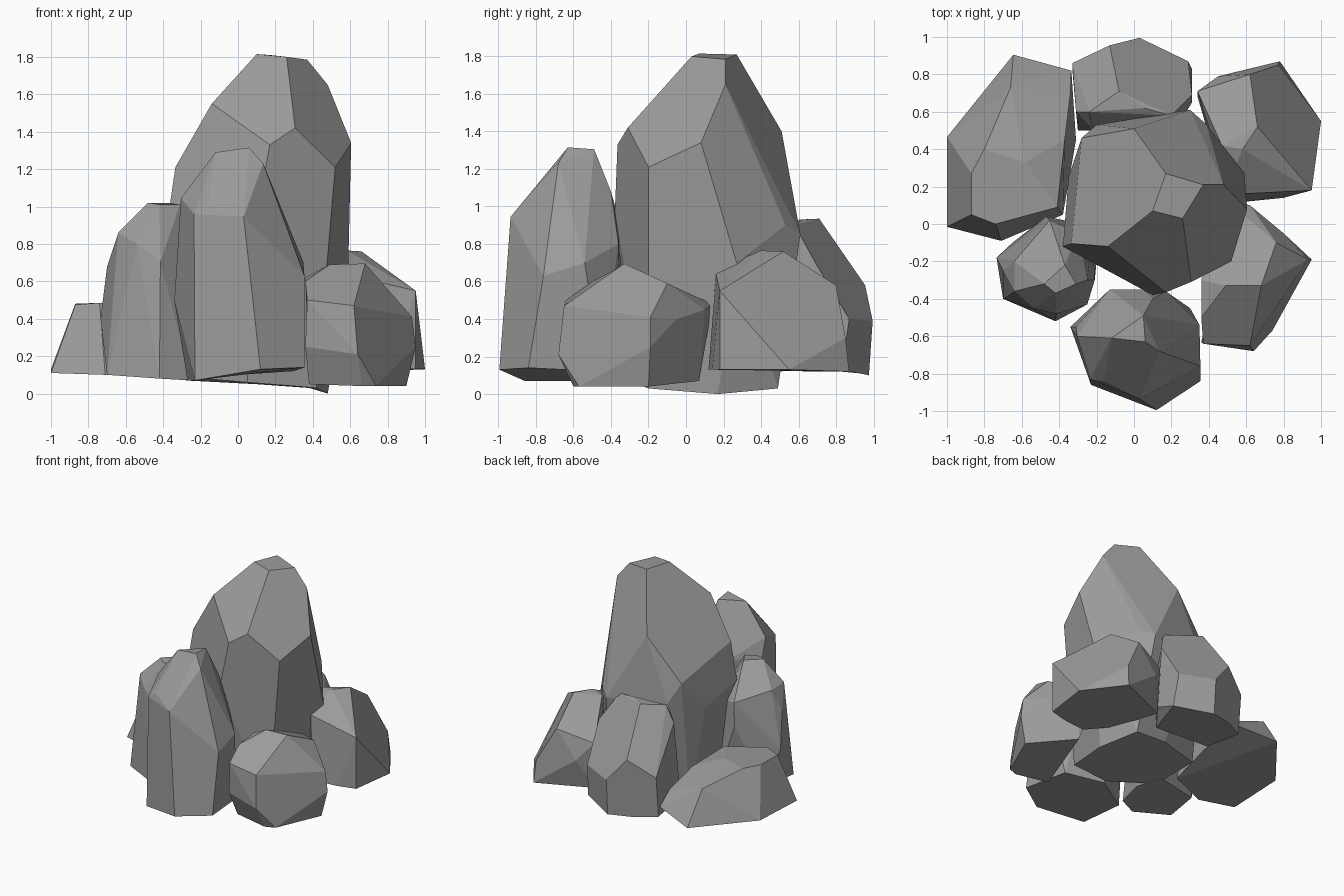
import bpy, bmesh, math

# Mid-dark stone grey
stone = bpy.data.materials.new("stone")
stone.diffuse_color = (0.33, 0.33, 0.33, 1)


def rock(name, corners):
    """Faceted boulder: convex hull around a few corner points, flat facets merged."""
    bm = bmesh.new()
    for c in corners:
        bm.verts.new(c)
    hull = bmesh.ops.convex_hull(bm, input=bm.verts[:])
    inside = {g for g in hull["geom_interior"] + hull["geom_unused"]
              if isinstance(g, bmesh.types.BMVert) and g.is_valid}
    bmesh.ops.delete(bm, geom=list(inside), context='VERTS')
    bmesh.ops.dissolve_limit(bm, angle_limit=math.radians(11),
                             verts=bm.verts[:], edges=bm.edges[:])
    bmesh.ops.recalc_face_normals(bm, faces=bm.faces[:])
    mesh = bpy.data.meshes.new(name)
    bm.to_mesh(mesh)
    bm.free()
    mesh.materials.append(stone)
    obj = bpy.data.objects.new(name, mesh)
    bpy.context.collection.objects.link(obj)


# Tall centre boulder: peak, shoulders, waist, base
rock("centre_peak", [
    (.17, .27, 1.81), (.10, .07, 1.815), (.26, .03, 1.80), (.37, .21, 1.785),
    (.48, .21, 1.65), (.305, -.31, 1.42), (.17, -.365, 1.33), (.52, -.2, 1.21),
    (.605, .08, 1.34), (-.14, -.12, 1.55), (-.335, -.105, 1.21), (0, .51, 1.40),
    (-.28, .46, 1.06), (-.2, .53, .9), (.59, .27, .70), (.39, .53, .90),
    (.30, .61, .85), (-.38, -.12, .9), (-.35, .25, .8), (.10, -.38, .95),
    (.48, .17, 0), (.42, -.2, .03), (.05, -.27, .06), (-.3, -.1, .09),
    (-.28, .35, .07), (.1, .48, .05), (.38, .49, .03)])

# Front column
rock("front_column", [
    (-.12, -.61, 1.29), (.06, -.63, 1.315), (.05, -.49, 1.305), (.135, -.68, 1.23),
    (.18, -.70, 1.05), (.03, -.935, .945), (-.16, -.84, 1.01), (-.305, -.6, 1.045),
    (-.235, -.83, .96), (-.31, -.55, .9), (.1, -.4, 1.08), (.05, -.35, .9),
    (.17, -.36, .8), (-.13, -.35, .9), (.35, -.54, .7), (.355, -.76, .63),
    (-.34, -.55, .5), (.355, -.84, .14), (.12, -.995, .13), (-.23, -.86, .07),
    (-.27, -.5, .07), (.3, -.45, .12), (0, -.35, .1)])

# Small left column
rock("left_column", [
    (-.48, -.32, 1.02), (-.42, -.37, 1.01), (-.31, -.32, 1.01), (-.37, -.22, 1.02),
    (-.64, -.2, .85), (-.64, -.36, .86), (-.54, -.45, .80), (-.415, -.48, .705),
    (-.7, -.25, .68), (-.735, -.18, .4), (-.70, -.4, .1), (-.42, -.52, .08),
    (-.25, -.43, .07), (-.21, -.3, .5), (-.25, -.3, .9), (-.6, -.06, .6),
    (-.45, .02, .78), (-.47, .04, .6), (-.3, -.05, .75), (-.22, -.05, .4),
    (-.65, -.1, .1), (-.28, 0, .08), (-.2, -.2, .08)])

# Low back left slab
rock("back_left_slab", [
    (-1, -.015, .11), (-1, .465, .13), (-.645, .905, .14), (-.335, .82, .2),
    (-.34, .7, .3), (-.66, .73, .40), (-.8, .4, .48), (-.87, .27, .48),
    (-.87, .05, .475), (-.74, 0, .485), (-.41, .09, .44), (-.37, .45, .40),
    (-.58, .33, .48), (-.71, -.09, .1), (-.38, .05, .1), (-.31, .45, .15)])

# Front right boulder
rock("front_right_boulder", [
    (.49, -.33, .69), (.68, -.33, .695), (.76, -.1, .59), (.36, -.5, .6),
    (.37, -.64, .5), (.62, -.65, .47), (.64, -.68, .21), (.66, -.6, .04),
    (.74, -.57, .04), (.93, -.19, .41), (.95, -.19, .25), (.9, -.2, .04),
    (.8, -.05, .4), (.62, .1, .45), (.48, .14, .48), (.6, .07, .07),
    (.38, -.55, .05), (.36, -.3, .62), (.36, -.63, .25)])

# Back boulder
rock("back_boulder", [
    (.055, .62, .93), (-.08, .71, .935), (-.24, .6, .93), (-.31, .6, .8),
    (.2, .58, .9), (.31, .69, .7), (-.33, .86, .45), (-.13, .955, .58),
    (.03, .995, .39), (.03, .975, .1), (.29, .87, .4), (.31, .83, .13),
    (.31, .65, .2), (.25, .55, .6), (.2, .5, .13), (-.33, .83, .12),
    (-.15, .93, .11), (-.3, .5, .15), (-.22, .5, .8)])

# Back right boulder
rock("back_right_boulder", [
    (.66, .52, .76), (.58, .4, .765), (.47, .42, .75), (.5, .2, .68),
    (.55, .16, .64), (.95, .18, .55), (1, .55, .13), (.95, .18, .13),
    (.8, .14, .13), (.78, .87, .12), (.77, .85, .3), (.62, .8, .58),
    (.45, .79, .36), (.34, .71, .5), (.34, .68, .12), (.6, .12, .13),
    (.45, .3, .13)])
